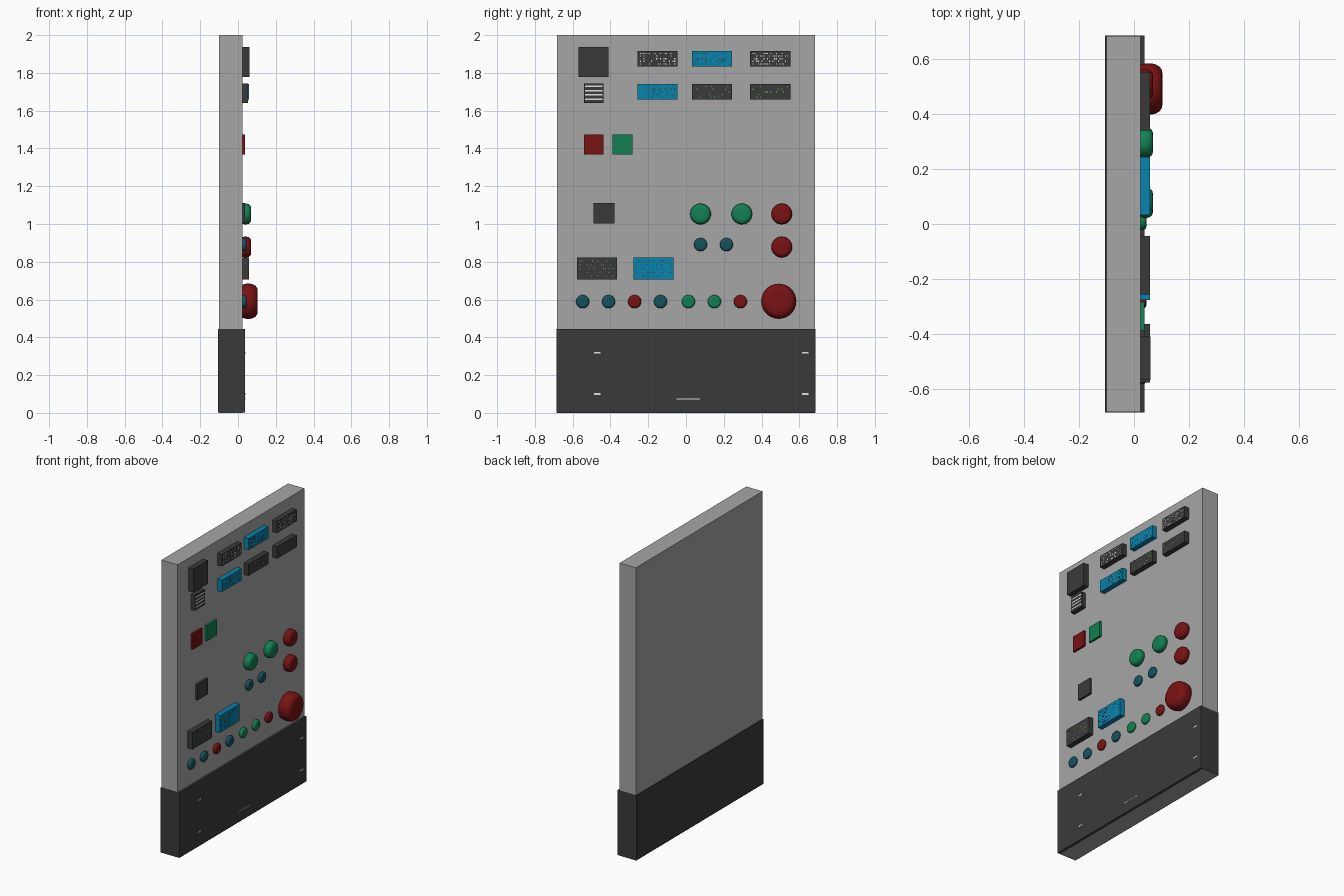
import bpy, bmesh, math, random
from mathutils import Matrix, Vector

if "Cube" in bpy.data.objects:
    bpy.data.objects.remove(bpy.data.objects["Cube"])

random.seed(4)
FACE = 0.023  # x of the panel's working face


def material(name, r, g, b):
    m = bpy.data.materials.new(name)
    m.diffuse_color = (r, g, b, 1)
    m.use_nodes = True
    m.node_tree.nodes["Principled BSDF"].inputs["Base Color"].default_value = m.diffuse_color
    return m


GREY = material("panel grey", 0.38, 0.38, 0.38)
DARK = material("charcoal", 0.042, 0.042, 0.042)
RED = material("red", 0.19, 0.006, 0.007)
GREEN = material("green", 0.006, 0.215, 0.085)
BLUE = material("display blue", 0.002, 0.23, 0.42)
TEAL = material("dark teal", 0.007, 0.085, 0.11)
WHITE = material("white", 0.75, 0.75, 0.75)
LIME = material("segment green", 0.12, 0.42, 0.06)


def finish(bm, name, mat):
    bmesh.ops.recalc_face_normals(bm, faces=bm.faces)
    me = bpy.data.meshes.new(name)
    bm.to_mesh(me)
    bm.free()
    me.materials.append(mat)
    ob = bpy.data.objects.new(name, me)
    bpy.context.collection.objects.link(ob)
    return ob


def add_box(bm, x0, x1, y0, y1, z0, z1):
    centre = Vector(((x0 + x1) / 2, (y0 + y1) / 2, (z0 + z1) / 2))
    size = Matrix.Diagonal((x1 - x0, y1 - y0, z1 - z0, 1))
    bmesh.ops.create_cube(bm, size=1, matrix=Matrix.Translation(centre) @ size)


def box(name, mat, *bounds):
    bm = bmesh.new()
    add_box(bm, *bounds)
    return finish(bm, name, mat)


def knob(name, mat, y, z, r, depth, sides=32):
    """Domed push button turned around the x axis."""
    profile = [(0.94, 0), (1, 0.25), (1, 0.5), (0.96, 0.7),
               (0.87, 0.87), (0.74, 0.97), (0.55, 1.0)]
    bm = bmesh.new()
    rings = []
    for pr, pd in profile:
        rings.append([bm.verts.new((FACE + pd * depth,
                                    y + r * pr * math.cos(2 * math.pi * i / sides),
                                    z + r * pr * math.sin(2 * math.pi * i / sides)))
                      for i in range(sides)])
    for a, b in zip(rings, rings[1:]):
        for i in range(sides):
            j = (i + 1) % sides
            bm.faces.new((a[i], a[j], b[j], b[i]))
    bm.faces.new(rings[0])
    bm.faces.new(rings[-1])
    for f in bm.faces:
        f.smooth = len(f.verts) == 4
    return finish(bm, name, mat)


def specks(name, mat, x, y, z, w, h, cols, rows, chance):
    """Small thin display segments scattered on a grid."""
    bm = bmesh.new()
    for c in range(cols):
        for r in range(rows):
            if random.random() < chance:
                cy = y - w / 2 + w * (c + 0.5) / cols
                cz = z - h / 2 + h * (r + 0.5) / rows
                add_box(bm, x - 0.001, x + 0.001, cy - 0.3 * w / cols, cy + 0.3 * w / cols,
                        cz - 0.003, cz + 0.003)
    finish(bm, name, mat)


def display(name, body, mark, y, z, h, chance):
    box(name, body, FACE, 0.058, y - 0.106, y + 0.106, z - h / 2, z + h / 2)
    specks(name + "_segments", mark, 0.058, y, z, 0.19, h * 0.85, 20, 5, chance)


# Cabinet panel and the plinth around its foot
box("panel", GREY, -0.1, FACE, -0.684, 0.684, 0, 2)
box("plinth", DARK, -0.105, 0.038, -0.686, 0.686, 0.002, 0.445)

# Plinth fasteners
for y in (-0.47, 0.632):
    for z in (0.1, 0.318):
        box("plinth_fastener", WHITE, 0.037, 0.039, y - 0.017, y + 0.017, z - 0.004, z + 0.004)
box("plinth_slot", WHITE, 0.037, 0.039, -0.05, 0.075, 0.072, 0.076)

# Upper left relay box and striped counter
box("relay_box", DARK, FACE, 0.06, -0.568, -0.41, 1.777, 1.936)
box("counter", DARK, FACE, 0.054, -0.541, -0.436, 1.64, 1.745)
for z in (1.66, 1.684, 1.705, 1.728):
    box("counter_stripe", WHITE, 0.053, 0.055, -0.535, -0.442, z - 0.004, z + 0.004)

# Displays: body, segment colour, y, z, height, segment density
for i, args in enumerate([
        (DARK, WHITE, -0.15, 1.875, 0.08, 0.3),
        (BLUE, DARK, 0.138, 1.875, 0.08, 0.3),
        (DARK, WHITE, 0.446, 1.875, 0.08, 0.5),
        (BLUE, DARK, -0.15, 1.7, 0.08, 0.3),
        (DARK, LIME, 0.138, 1.7, 0.08, 0.12),
        (DARK, LIME, 0.446, 1.7, 0.08, 0.12),
        (DARK, LIME, -0.47, 0.764, 0.117, 0.25),
        (BLUE, DARK, -0.171, 0.764, 0.117, 0.35)]):
    display(f"display_{i + 1}", *args)

# Square lamps and the blank switch plate
box("red_lamp", RED, FACE, 0.038, -0.541, -0.436, 1.369, 1.475)
box("green_lamp", GREEN, FACE, 0.038, -0.388, -0.283, 1.369, 1.475)
box("switch_plate", DARK, FACE, 0.038, -0.489, -0.378, 1.003, 1.112)

# Medium push buttons
for mat, y, z in [(GREEN, 0.077, 1.053), (GREEN, 0.296, 1.053),
                  (RED, 0.507, 1.053), (RED, 0.507, 0.878)]:
    knob("push_button", mat, y, z, 0.055, 0.046)

# Small indicator buttons
for y in (0.077, 0.214):
    knob("indicator_button", TEAL, y, 0.891, 0.035, 0.022)
for mat, y in zip((TEAL, TEAL, RED, TEAL, GREEN, GREEN, RED),
                  (-0.547, -0.41, -0.272, -0.135, 0.013, 0.15, 0.288)):
    knob("row_button", mat, y, 0.589, 0.035, 0.022)

# Large stop button
knob("stop_button", RED, 0.491, 0.591, 0.093, 0.081, 48)
